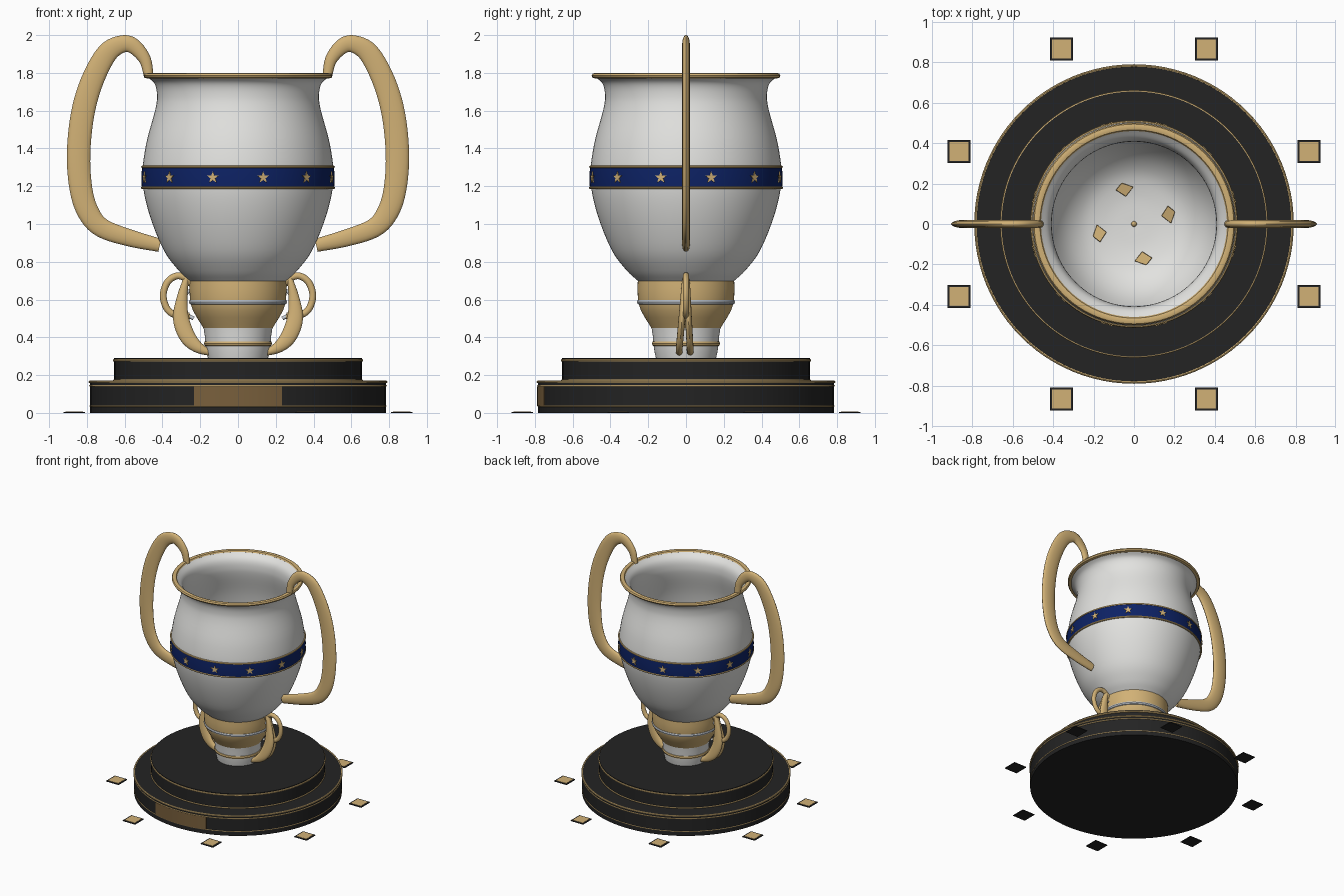
import bpy, bmesh, math
from mathutils import Vector, Matrix

if "Cube" in bpy.data.objects:
    bpy.data.objects.remove(bpy.data.objects["Cube"])


def mat(name, rgb):
    m = bpy.data.materials.new(name)
    m.diffuse_color = (*rgb, 1)
    m.use_nodes = True
    m.node_tree.nodes["Principled BSDF"].inputs["Base Color"].default_value = m.diffuse_color
    return m


GOLD = mat("gold", (0.64, 0.44, 0.18))
WHITE = mat("porcelain white", (0.76, 0.76, 0.74))
BLACK = mat("black", (0.017, 0.017, 0.017))
BLUE = mat("navy blue", (0.004, 0.016, 0.13))
BRONZE = mat("bronze", (0.19, 0.115, 0.045))
SILVER = mat("silver", (0.58, 0.62, 0.67))


def finish(name, bm, material, angle=35):
    bmesh.ops.recalc_face_normals(bm, faces=bm.faces)
    me = bpy.data.meshes.new(name)
    bm.to_mesh(me)
    bm.free()
    ob = bpy.data.objects.new(name, me)
    bpy.context.collection.objects.link(ob)
    me.materials.append(material)
    bpy.ops.object.select_all(action='DESELECT')
    ob.select_set(True)
    bpy.context.view_layer.objects.active = ob
    bpy.ops.object.shade_smooth_by_angle(angle=math.radians(angle))
    return ob


def smooth_path(pts, n=6):
    # Catmull-Rom interpolation of tuples
    p = [Vector(q) for q in pts]
    p = [2 * p[0] - p[1]] + p + [2 * p[-1] - p[-2]]
    out = []
    for i in range(1, len(p) - 2):
        a, b, c, d = p[i - 1:i + 3]
        for k in range(n):
            t = k / n
            out.append(0.5 * (2 * b + (c - a) * t + (2 * a - 5 * b + 4 * c - d) * t ** 2
                              + (3 * b - a - 3 * c + d) * t ** 3))
    return out + [p[-2]]


def lathe(name, profile, material, seg=96, closed=False, arc=None):
    # revolve (r, z) points; arc = (start, end) for a partial sweep
    bm = bmesh.new()
    a0, a1 = arc or (0, 2 * math.pi)
    rings = []
    for i in range(seg + (1 if arc else 0)):
        a = a0 + (a1 - a0) * i / seg
        rings.append([bm.verts.new((r * math.cos(a), r * math.sin(a), z)) for r, z in profile])
    m = len(profile)
    for i in range(seg):
        A, B = rings[i], rings[(i + 1) % len(rings)]
        for j in range(m if closed else m - 1):
            k = (j + 1) % m
            bm.faces.new((A[j], B[j], B[k], A[k]))
    if arc:
        bm.faces.new(rings[0])
        bm.faces.new(rings[-1])
    bmesh.ops.remove_doubles(bm, verts=bm.verts, dist=1e-5)
    return finish(name, bm, material)


def ring(name, r, z, w, h, material):
    prof = [(r + w * math.cos(t * math.pi / 4), z + h * math.sin(t * math.pi / 4)) for t in range(8)]
    return lathe(name, prof, material, closed=True)


def sweep(name, pts, thick, material, side, n=5, sides=16):
    # oval tube through (x, y, z, half_width) points lying near the xz plane
    path = smooth_path(pts, n)
    bm = bmesh.new()
    loops = []
    for i, p in enumerate(path):
        t = (path[min(i + 1, len(path) - 1)] - path[max(i - 1, 0)]).xyz
        nrm = Vector((-t.z, 0, t.x)).normalized()
        loop = []
        for s in range(sides):
            a = 2 * math.pi * s / sides
            v = p.xyz + nrm * (p.w * math.cos(a)) + Vector((0, min(thick, p.w) * math.sin(a), 0))
            loop.append(bm.verts.new((v.x * side, v.y, v.z)))
        loops.append(loop)
    for A, B in zip(loops, loops[1:]):
        for s in range(sides):
            bm.faces.new((A[s], A[(s + 1) % sides], B[(s + 1) % sides], B[s]))
    bm.faces.new(loops[0])
    bm.faces.new(loops[-1])
    return finish(name, bm, material, 50)


# Two-tier base with thin gold trims
lathe("base_lower", [(0, 0), (0.784, 0), (0.784, 0.168), (0, 0.168)], BLACK)
lathe("base_upper", [(0, 0.16), (0.656, 0.16), (0.656, 0.29), (0, 0.29)], BLACK)
for nm, r, z, w in (("lower_top", 0.784, 0.164, 0.007), ("lower_mid", 0.783, 0.143, 0.005),
                    ("lower_bottom", 0.783, 0.036, 0.004), ("upper_top", 0.656, 0.278, 0.007),
                    ("upper_bottom", 0.656, 0.172, 0.005)):
    ring(nm + "_trim", r, z, w, w, GOLD)
h = math.radians(17.2)
lathe("front_plaque", [(0.78, 0.037), (0.788, 0.037), (0.788, 0.141), (0.78, 0.141)], BRONZE,
      seg=16, closed=True, arc=(-math.pi / 2 - h, -math.pi / 2 + h))


# Eight small floor tiles around the base
def plate(name, x, y, half, z0, z1, material):
    bm = bmesh.new()
    bmesh.ops.create_cube(bm, size=1, matrix=Matrix.Translation((x, y, (z0 + z1) / 2))
                          @ Matrix.Diagonal((2 * half, 2 * half, z1 - z0, 1)))
    finish(name, bm, material)


for i in range(8):
    a = math.radians(22.5 + 45 * i)
    x, y = 0.938 * math.cos(a), 0.938 * math.sin(a)
    plate("tile_border", x, y, 0.057, 0, 0.006, BLACK)
    plate("tile_inlay", x, y, 0.046, 0.005, 0.008, GOLD)

# Stem: white foot, gold collar, silver ring
lathe("stem_foot", [(0, 0.285), (0.158, 0.285), (0.166, 0.32), (0.172, 0.36), (0.176, 0.41),
                    (0.184, 0.46), (0, 0.46)], WHITE)
ring("stem_foot_ring", 0.168, 0.367, 0.013, 0.014, GOLD)
lathe("stem_collar", [(0, 0.45), (0.184, 0.45), (0.196, 0.47), (0.218, 0.505), (0.238, 0.54), (0.25, 0.575),
                      (0.255, 0.61), (0.257, 0.66), (0.255, 0.703), (0, 0.703)], GOLD)
ring("stem_silver_ring", 0.247, 0.587, 0.012, 0.014, SILVER)

# Hollow cup
outer = smooth_path([(0.25, 0.695), (0.315, 0.755), (0.395, 0.865), (0.472, 1.06), (0.506, 1.24),
                     (0.487, 1.42), (0.438, 1.605), (0.429, 1.685), (0.443, 1.745), (0.485, 1.78)], 5)
inner = smooth_path([(0.466, 1.79), (0.422, 1.745), (0.408, 1.685), (0.417, 1.605), (0.465, 1.42),
                     (0.484, 1.24), (0.45, 1.06), (0.37, 0.87), (0.27, 0.765), (0.15, 0.725), (0, 0.715)], 5)
lathe("cup_bowl", [(0, 0.695)] + [tuple(p) for p in outer] + [tuple(p) for p in inner], WHITE)
ring("cup_rim", 0.48, 1.785, 0.02, 0.015, GOLD)

# Blue band with gold edges and twelve stars
lathe("cup_band", [(0.494, 1.19), (0.509, 1.19), (0.512, 1.245), (0.508, 1.305), (0.494, 1.305)], BLUE, closed=True)
for z, r in ((1.192, 0.506), (1.303, 0.505)):
    ring("band_edge", r, z, 0.008, 0.007, GOLD)
for i in range(12):
    a = math.radians(15 + 30 * i)
    bm = bmesh.new()
    faces = []
    for r in (0.507, 0.516):
        vs = []
        for k in range(10):
            q = math.pi / 2 + k * math.pi / 5
            s = 0.033 if k % 2 == 0 else 0.0135
            vs.append(bm.verts.new((r, s * math.cos(q), 1.246 + s * math.sin(q))))
        bm.faces.new(vs)
        faces.append(vs)
    for k in range(10):
        bm.faces.new((faces[0][k], faces[0][(k + 1) % 10], faces[1][(k + 1) % 10], faces[1][k]))
    bmesh.ops.rotate(bm, verts=bm.verts, cent=(0, 0, 0), matrix=Matrix.Rotation(a, 3, 'Z'))
    finish("band_star", bm, GOLD)

# Large handles, small ears and curved blades on both sides
big = [(.472, 1.781, .025), (.493, 1.871, .032), (.551, 1.94, .041), (.612, 1.953, .046),
       (.694, 1.903, .055), (.773, 1.755, .06), (.823, 1.58, .062), (.844, 1.368, .062),
       (.831, 1.183, .06), (.792, 1.061, .057), (.72, .979, .051), (.573, .926, .045), (.414, .887, .035)]
ear = [(.245, .68), (.275, .712), (.325, .725), (.375, .69), (.396, .617), (.37, .543), (.31, .511), (.255, .515)]
blade = [(.272, .72, .014), (.296, .61, .028), (.302, .5, .042), (.268, .405, .042),
         (.212, .347, .03), (.135, .312, .012)]
loop = [(.24, .65), (.272, .635), (.284, .58), (.272, .525), (.235, .5)]
for side in (-1, 1):
    sweep("large_handle", [(x, 0, z, w) for x, z, w in big], 0.02, GOLD, side)
    sweep("small_ear", [(x, 0, z, .018) for x, z in ear], 0.016, GOLD, side)
    sweep("silver_loop", [(x, 0, z, .01) for x, z in loop], 0.01, SILVER, side)
    for y in (-0.036, 0.022):
        sweep("curved_blade", [(x, y * min(1, max(0, (0.74 - z) / 0.4)), z, w) for x, z, w in blade],
              0.018, GOLD, side)

# Gold stud and four petals on the cup floor
bm = bmesh.new()
bmesh.ops.create_uvsphere(bm, u_segments=16, v_segments=8, radius=0.014, matrix=Matrix.Translation((0, 0, 0.722)))
finish("floor_stud", bm, GOLD)
for i in range(4):
    bm = bmesh.new()
    lo = [(-.035, -.032), (.03, -.026), (.042, .022), (-.02, .03)]
    b = [bm.verts.new((x, y, 0.715)) for x, y in lo]
    t = [bm.verts.new((x * .9, y * .9, 0.748 + 0.2 * x)) for x, y in lo]
    bm.faces.new(b)
    bm.faces.new(t)
    for k in range(4):
        bm.faces.new((b[k], b[(k + 1) % 4], t[(k + 1) % 4], t[k]))
    bmesh.ops.rotate(bm, verts=bm.verts, cent=(0, 0, 0), matrix=Matrix.Rotation(math.radians(50), 3, 'Z'))
    bmesh.ops.translate(bm, verts=bm.verts, vec=(0.176, 0, 0))
    bmesh.ops.rotate(bm, verts=bm.verts, cent=(0, 0, 0), matrix=Matrix.Rotation(math.radians(15 + 90 * i), 3, 'Z'))
    finish("floor_petal", bm, GOLD)
